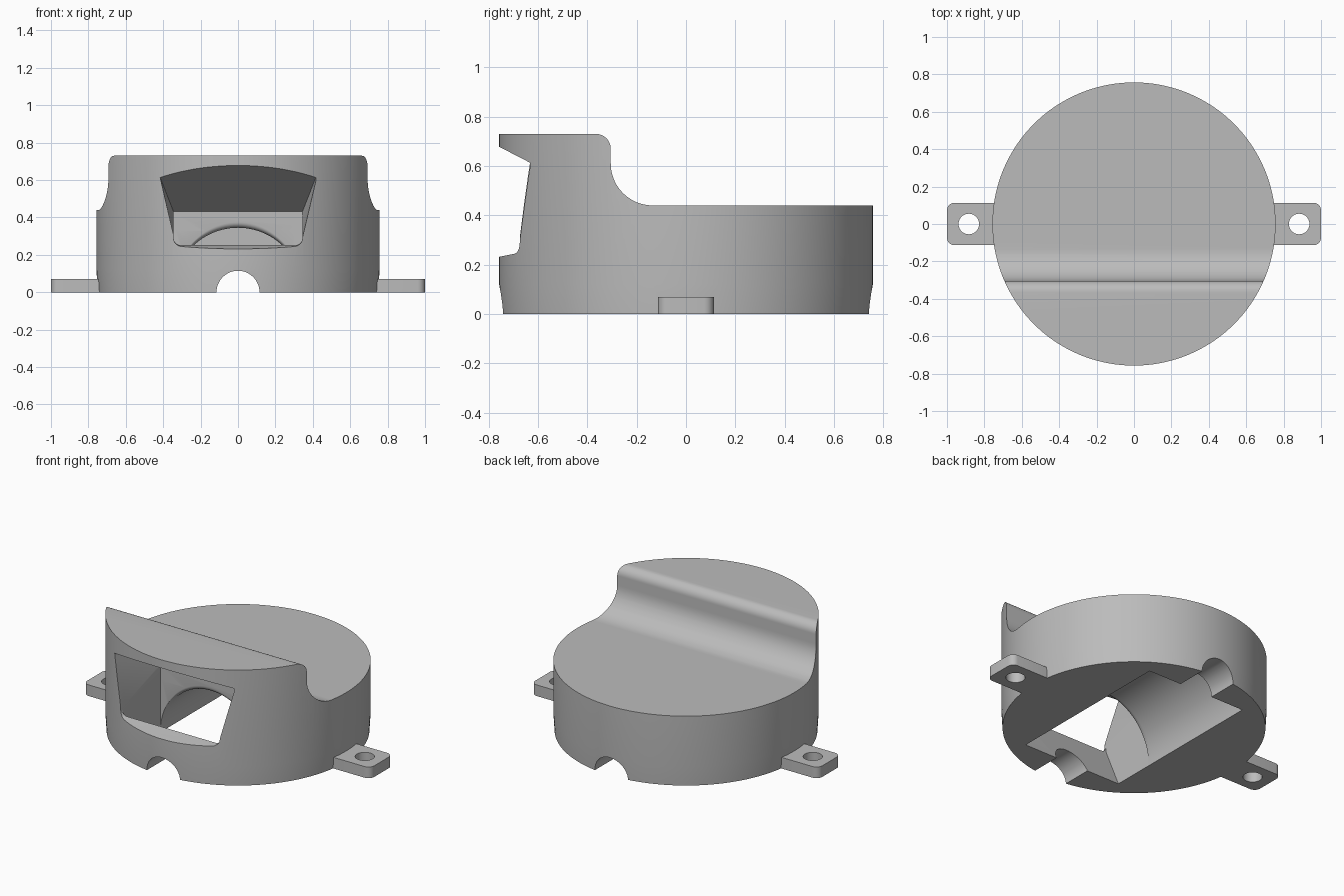
import bpy, bmesh
from math import sin, cos, pi, radians

if "Cube" in bpy.data.objects:
    bpy.data.objects.remove(bpy.data.objects["Cube"], do_unlink=True)

grey = bpy.data.materials.new("plain grey")
grey.use_nodes = True
grey.diffuse_color = (0.5, 0.5, 0.5, 1)
grey.node_tree.nodes["Principled BSDF"].inputs["Base Color"].default_value = (0.5, 0.5, 0.5, 1)


def loft(name, sections):
    """Closed solid through matching rings of points."""
    bm = bmesh.new()
    rings = [[bm.verts.new(p) for p in s] for s in sections]
    n = len(rings[0])
    for a, b in zip(rings, rings[1:]):
        for i in range(n):
            j = (i + 1) % n
            bm.faces.new((a[i], a[j], b[j], b[i]))
    bm.faces.new(rings[0])
    bm.faces.new(rings[-1])
    bmesh.ops.recalc_face_normals(bm, faces=bm.faces)
    mesh = bpy.data.meshes.new(name)
    bm.to_mesh(mesh)
    bm.free()
    mesh.materials.append(grey)
    obj = bpy.data.objects.new(name, mesh)
    bpy.context.collection.objects.link(obj)
    return obj


def arc(cx, cy, r, a0, a1, n=12):
    angles = [radians(a0 + (a1 - a0) * i / n) for i in range(n + 1)]
    return [(cx + r * cos(a), cy + r * sin(a)) for a in angles]


def ring(r, z, x=0, n=144):
    return [(x + r * cos(2 * pi * i / n), r * sin(2 * pi * i / n), z) for i in range(n)]


def tunnel(y, rx, rz, n=96):
    return [(rx * cos(2 * pi * i / n), y, rz * sin(2 * pi * i / n)) for i in range(n)]


def along_x(name, profile, half):
    return loft(name, [[(x, y, z) for y, z in profile] for x in (-half, half)])


def combine(target, tool, operation):
    mod = target.modifiers.new(operation.lower(), "BOOLEAN")
    mod.object, mod.operation, mod.solver = tool, operation, "EXACT"
    graph = bpy.context.evaluated_depsgraph_get()
    mesh = bpy.data.meshes.new_from_object(target.evaluated_get(graph))
    target.modifiers.clear()
    target.data = mesh
    bpy.data.objects.remove(tool, do_unlink=True)


# Round housing, slightly drawn in at the foot
R = 0.757
body = loft("housing", [ring(0.75, 0), ring(R, 0.12), ring(R, 0.73)])

# Step in the roof: rounded brow, then a sweeping hollow to the low deck
step = [(-0.365, 0.9), (-0.365, 0.73)] + arc(-0.365, 0.67, 0.06, 90, 0)[1:]
step += arc(-0.135, 0.61, 0.17, 180, 270) + [(0.9, 0.44), (0.9, 0.9)]
combine(body, along_x("step_cutter", step, 1), "DIFFERENCE")


# Flared front window with rounded lower corners
def window(y, top_x, top_z, floor):
    right = [(top_x, top_z), (0.345, floor + 0.045)]
    right += arc(0.305, floor + 0.04, 0.04, 0, -90, 5)
    return [(x, y, z) for x, z in right] + [(-x, y, z) for x, z in reversed(right)]


combine(body, loft("window_cutter", [window(-0.8, 0.45, 0.70, 0.223),
                                     window(-0.28, 0.345, 0.432, 0.33)]), "DIFFERENCE")

# Open chamber under the window
chamber = [(-0.546, -0.01), (-0.55, 0), (-0.66, 0.258), (-0.66, 0.30),
           (-0.28, 0.42), (-0.28, -0.01)]
combine(body, along_x("chamber_cutter", chamber, 0.345), "DIFFERENCE")

# Vaulted slot with an eased front edge
vault = [tunnel(-0.32, 0.345, 0.375)]
vault += [tunnel(y, 0.345, rz) for y, rz in arc(-0.25, 0.375, 0.03, 180, 270, 6)]
vault.append(tunnel(0.55, 0.345, 0.345))
combine(body, loft("vault_cutter", vault), "DIFFERENCE")

# Half-round cable notches at front and back
combine(body, loft("notch_cutter", [tunnel(y, 0.115, 0.115, 48) for y in (-0.9, 0.9)]), "DIFFERENCE")

# Mounting ears with screw holes
for s in (-1, 1):
    outline = [(0.70, -0.113)] + arc(0.96, -0.073, 0.04, -90, 0, 6)
    outline += arc(0.96, 0.073, 0.04, 0, 90, 6) + [(0.70, 0.113)]
    ear = loft("ear", [[(s * x, y, z) for x, y in outline] for z in (0, 0.07)])
    combine(ear, loft("hole_cutter", [ring(0.055, z, s * 0.883, 40) for z in (-0.1, 0.2)]), "DIFFERENCE")
    combine(body, ear, "UNION")

# Smooth curves, crisp edges
bpy.ops.object.select_all(action="DESELECT")
body.select_set(True)
bpy.context.view_layer.objects.active = body
bpy.ops.object.shade_smooth_by_angle(angle=radians(25))
